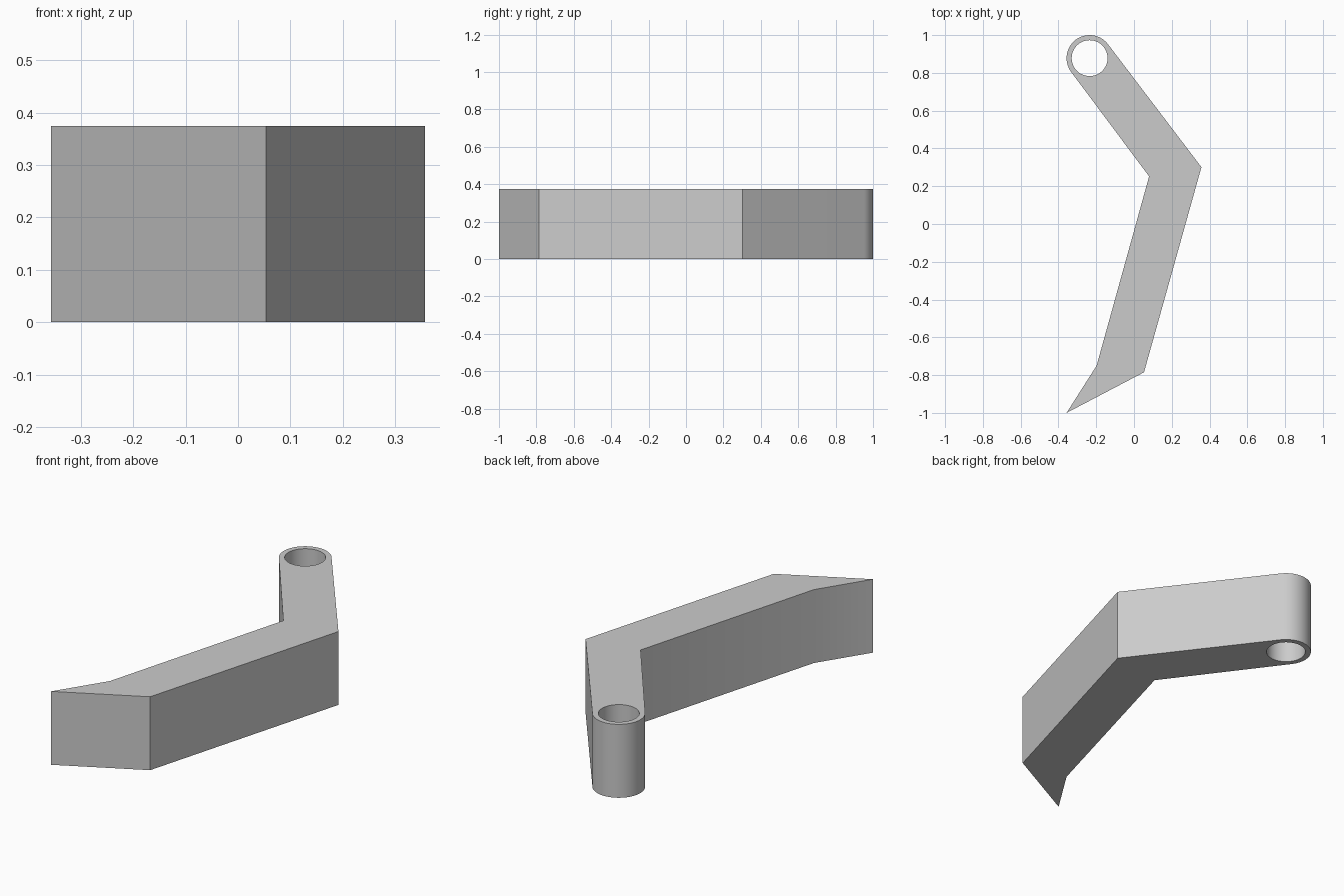
import bpy, bmesh, math
from mathutils import Vector

cube = bpy.data.objects.get("Cube")
if cube:
    bpy.data.objects.remove(cube, do_unlink=True)

HEIGHT = 0.375
EYE = Vector((-0.235, 0.878))
OUTER_R, HOLE_R = 0.122, 0.095
TANGENT = math.atan2(0.6, 0.8)      # where the rounded end meets the arm


def arc(radius, start, sweep, count):
    return [EYE + radius * Vector((math.cos(start + sweep * i / count),
                                   math.sin(start + sweep * i / count)))
            for i in range(count + 1)]


# Plan outline: rounded end, inner bend, pointed tip, outer bend
outline = arc(OUTER_R, TANGENT, math.pi, 32)
outline += [Vector(p) for p in ((0.08, 0.252), (-0.198, -0.75), (-0.357, -1.0),
                                (0.053, -0.785), (0.357, 0.301))]
hole = arc(HOLE_R, 0, 2 * math.pi, 48)[:-1]

# Fill the plan around the hole, then raise it
bm = bmesh.new()
edges = []
for loop in (outline, hole):
    verts = [bm.verts.new((p.x, p.y, 0)) for p in loop]
    edges += [bm.edges.new((verts[i - 1], verts[i])) for i in range(len(verts))]
bmesh.ops.triangle_fill(bm, edges=edges, use_beauty=True)
raised = bmesh.ops.extrude_face_region(bm, geom=bm.faces[:], use_keep_orig=True)
top = [g for g in raised["geom"] if isinstance(g, bmesh.types.BMVert)]
bmesh.ops.translate(bm, verts=top, vec=(0, 0, HEIGHT))
bmesh.ops.recalc_face_normals(bm, faces=bm.faces[:])
mesh = bpy.data.meshes.new("lever_arm")
bm.to_mesh(mesh)
bm.free()

# Plain grey
grey = bpy.data.materials.new("plain_grey")
grey.use_nodes = True
colour = (0.6, 0.6, 0.6, 1)
grey.diffuse_color = colour
grey.node_tree.nodes["Principled BSDF"].inputs["Base Color"].default_value = colour
mesh.materials.append(grey)

# Bent lever with an eye at one end
lever = bpy.data.objects.new("lever_arm", mesh)
bpy.context.collection.objects.link(lever)
bpy.context.view_layer.objects.active = lever
lever.select_set(True)
bpy.ops.object.shade_smooth_by_angle(angle=math.radians(30))
